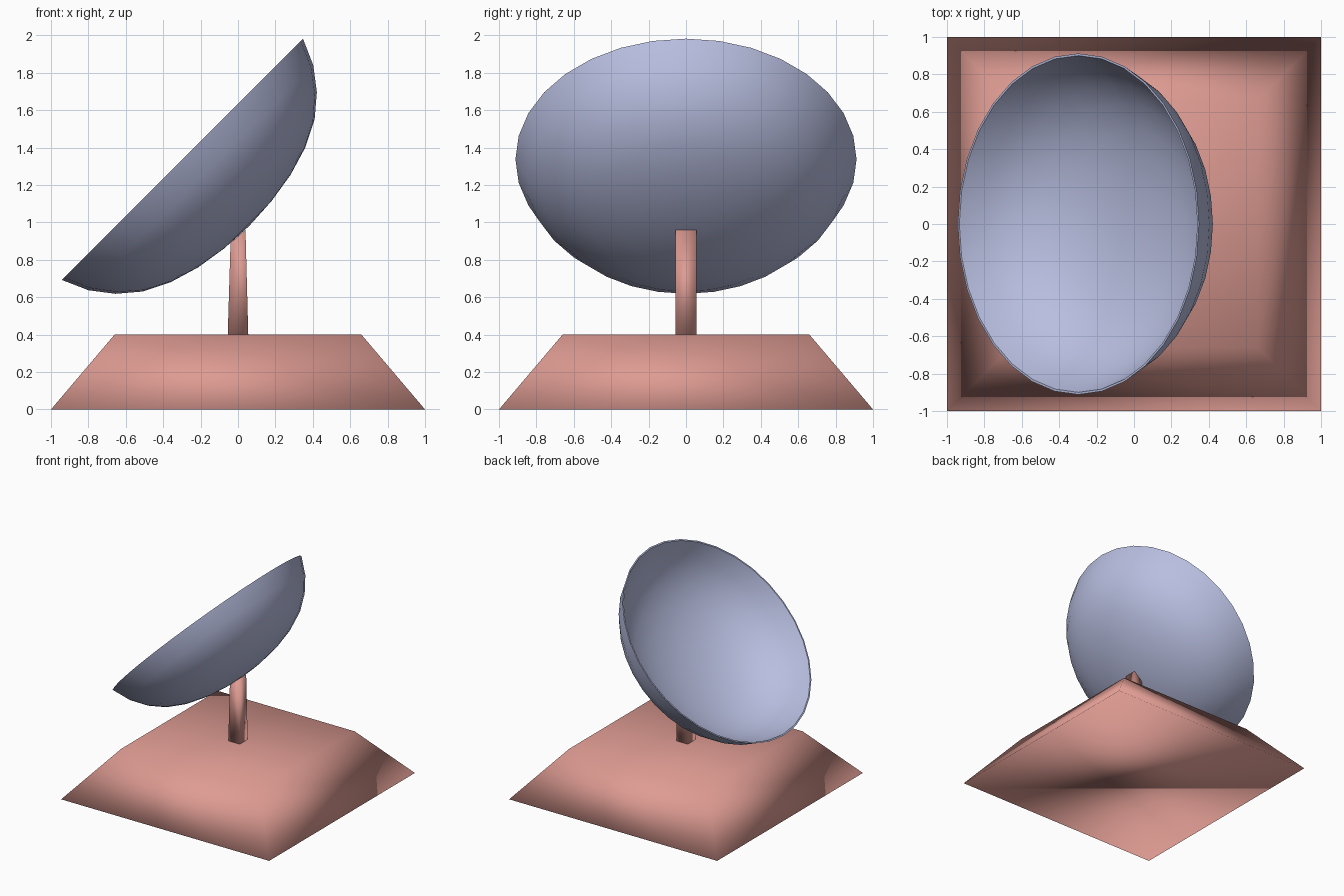
import bpy, bmesh, math
from mathutils import Matrix

if "Cube" in bpy.data.objects:
    bpy.data.objects.remove(bpy.data.objects["Cube"])


def material(name, rgb):
    m = bpy.data.materials.new(name)
    m.diffuse_color = (*rgb, 1)
    m.use_nodes = True
    m.node_tree.nodes["Principled BSDF"].inputs["Base Color"].default_value = m.diffuse_color
    return m


def finish(name, bm, mat):
    """Turn a bmesh into a smooth-shaded object with one colour."""
    bmesh.ops.recalc_face_normals(bm, faces=bm.faces)
    for f in bm.faces:
        f.smooth = True
    mesh = bpy.data.meshes.new(name)
    bm.to_mesh(mesh)
    bm.free()
    mesh.materials.append(mat)
    obj = bpy.data.objects.new(name, mesh)
    bpy.context.collection.objects.link(obj)
    return obj


def block(bottom, top, z0, z1, slant=0.0):
    """Tapered block; bottom and top are (half x, half y), slant tilts the top."""
    bm = bmesh.new()
    bmesh.ops.create_cube(bm, size=2)
    for v in bm.verts:
        hx, hy = top if v.co.z > 0 else bottom
        z = z1 + slant * v.co.x if v.co.z > 0 else z0
        v.co = (v.co.x * hx, v.co.y * hy, z)
    return bm


clay = material("clay pink", (0.73, 0.33, 0.29))
blue = material("pale blue", (0.48, 0.515, 0.745))

# Wide sloping base
finish("base", block((1, 1), (0.66, 0.66), 0, 0.4), clay)

# Post narrowing in x only, its top cut to meet the back of the dish
finish("post", block((0.055, 0.055), (0.04, 0.055), 0.395, 0.925, 0.035), clay)

# Dish: thin bowl revolved about z, (radius, depth) from the back centre to the rim
outer = [(0, 0.505), (0.18, 0.495), (0.35, 0.468), (0.51, 0.42), (0.65, 0.35),
         (0.762, 0.255), (0.85, 0.14), (0.912, 0)]
thick = 0.012
inner = [(r * (1 - thick / 0.912), d * (1 - thick / 0.505)) for r, d in reversed(outer)]

bm = bmesh.new()
path = [bm.verts.new((r, 0, -d)) for r, d in outer + inner]
edges = [bm.edges.new(pair) for pair in zip(path, path[1:])]
bmesh.ops.spin(bm, geom=path + edges, cent=(0, 0, 0), axis=(0, 0, 1),
               angle=math.tau, steps=32, use_duplicate=False)
bmesh.ops.remove_doubles(bm, verts=bm.verts, dist=0.0005)
tilt = Matrix.Translation((-0.2975, 0, 1.3375)) @ Matrix.Rotation(math.radians(-45), 4, 'Y')
bmesh.ops.transform(bm, matrix=tilt, verts=bm.verts)
dish = finish("dish", bm, blue)
bpy.context.view_layer.objects.active = dish
dish.select_set(True)
bpy.ops.object.shade_smooth_by_angle(angle=math.radians(60))
